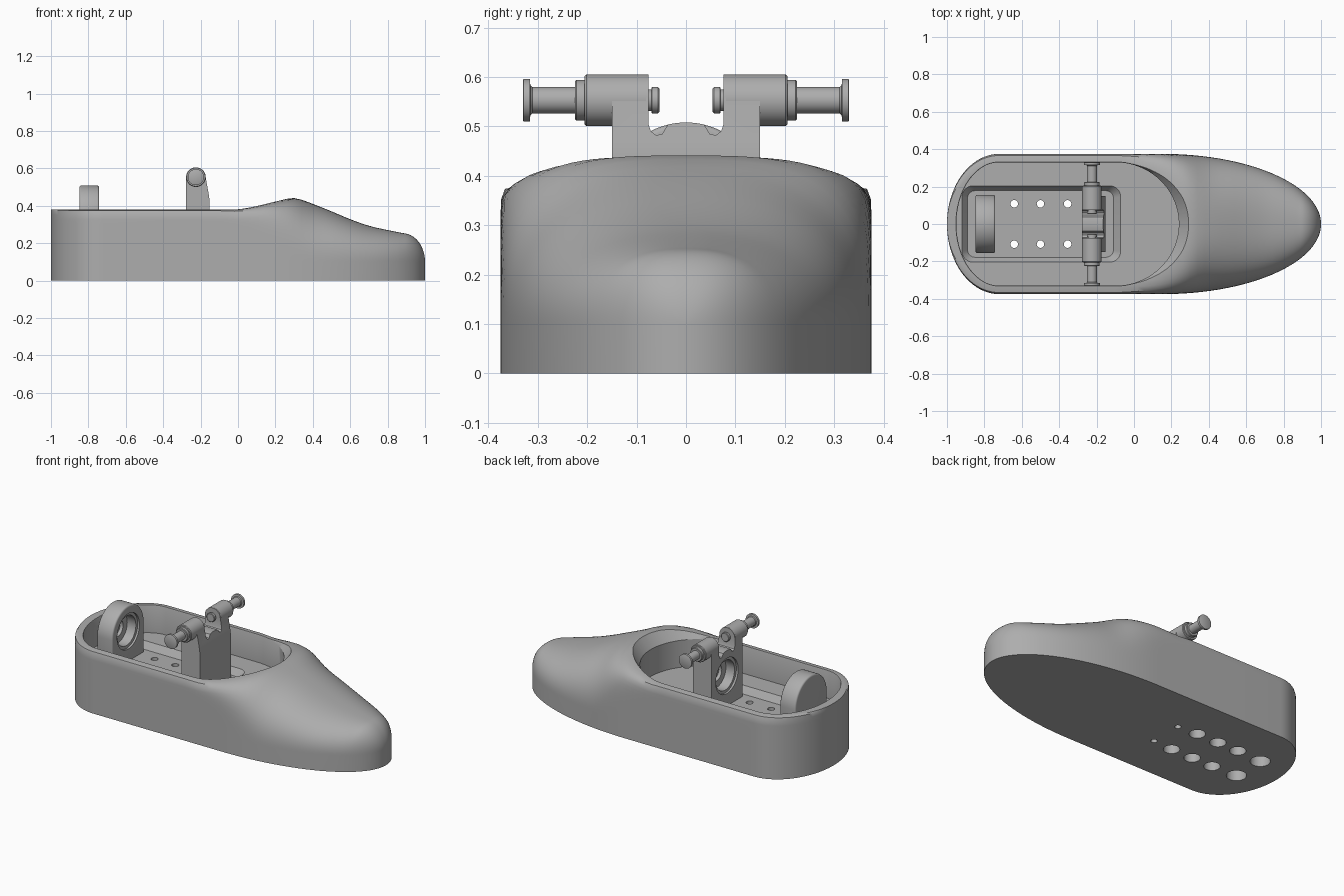
import bpy, bmesh, math
from math import sin, cos, pi, sqrt

if "Cube" in bpy.data.objects:
    bpy.data.objects.remove(bpy.data.objects["Cube"])

grey = bpy.data.materials.new("plain grey")
grey.diffuse_color = (0.42, 0.42, 0.42, 1)
grey.use_nodes = True
grey.node_tree.nodes["Principled BSDF"].inputs["Base Color"].default_value = grey.diffuse_color


def loft(name, rings):
    """Closed solid through a list of equal-length point rings."""
    bm = bmesh.new()
    vs = [[bm.verts.new(p) for p in r] for r in rings]
    n = len(rings[0])
    for a, b in zip(vs, vs[1:]):
        for i in range(n):
            j = (i + 1) % n
            bm.faces.new((a[i], a[j], b[j], b[i]))
    bm.faces.new(vs[0])
    bm.faces.new(vs[-1])
    bmesh.ops.recalc_face_normals(bm, faces=bm.faces)
    me = bpy.data.meshes.new(name)
    bm.to_mesh(me)
    bm.free()
    me.materials.append(grey)
    ob = bpy.data.objects.new(name, me)
    bpy.context.collection.objects.link(ob)
    return ob


def lathe(name, axis, origin, profile, seg=40):
    """Round part: profile is (distance along axis, radius)."""
    rings = []
    for d, r in profile:
        ring = []
        for i in range(seg):
            c, s = r * cos(2 * pi * i / seg), r * sin(2 * pi * i / seg)
            p = {'x': (d, c, s), 'y': (c, d, s), 'z': (c, s, d)}[axis]
            ring.append(tuple(o + q for o, q in zip(origin, p)))
        rings.append(ring)
    return loft(name, rings)


def finish(ob, cutters=(), bevel=0):
    """Bevel, cut, bake the modifiers and smooth."""
    if bevel:
        m = ob.modifiers.new("bevel", 'BEVEL')
        m.width, m.segments, m.limit_method = bevel, 3, 'ANGLE'
        m.angle_limit = math.radians(40)
    for c in cutters:
        m = ob.modifiers.new("cut", 'BOOLEAN')
        m.operation, m.solver, m.object = 'DIFFERENCE', 'EXACT', c
    dg = bpy.context.evaluated_depsgraph_get()
    dg.update()
    me = bpy.data.meshes.new_from_object(ob.evaluated_get(dg))
    ob.modifiers.clear()
    ob.data = me
    me.materials.clear()
    me.materials.append(grey)
    for c in cutters:
        bpy.data.objects.remove(c)
    bpy.ops.object.select_all(action='DESELECT')
    ob.select_set(True)
    bpy.context.view_layer.objects.active = ob
    bpy.ops.object.shade_smooth_by_angle(angle=math.radians(32))


# hull shape: half width, crest height and squareness along x
def half_width(x):
    if x < -0.72:
        return 0.375 * sqrt(max(0, 1 - ((x + 0.72) / 0.28) ** 2))
    if x > 0.15:
        return 0.375 * sqrt(max(0, 1 - ((x - 0.15) / 0.85) ** 2))
    return 0.375


CREST = [(-0.1, .38), (0, .382), (.1, .40), (.2, .425), (.3, .441), (.4, .41), (.5, .37),
         (.6, .328), (.7, .293), (.8, .270), (.9, .25), (1.0, .23)]


def crest(x):
    if x <= 0:
        return 0.38
    if x > 0.88:
        return 0.1 + 0.153 * sqrt(max(0, 1 - ((x - 0.88) / 0.12) ** 2))
    i = min(int((x + 0.1) * 10 + 1e-6), len(CREST) - 2)
    t = (x - CREST[i][0]) * 10
    p = [CREST[max(0, min(k, len(CREST) - 1))][1] for k in (i - 1, i, i + 1, i + 2)]
    return p[1] + 0.5 * t * (p[2] - p[0] + t * (2 * p[0] - 5 * p[1] + 4 * p[2] - p[3]
                             + t * (3 * (p[1] - p[2]) + p[3] - p[0])))


def section(x):
    w, h = max(half_width(x), 0.003), crest(x)
    s = min(1, max(0, (x + 0.1) / 0.6))
    n = 2.4 + 27.6 * (1 - s) ** 3
    zb = 0.1
    pts = [(x, w, 0)]
    for i in range(61):
        a = pi * i / 60
        c, d = cos(a), sin(a)
        r = (abs(c) ** n + abs(d) ** n) ** (-1 / n)
        pts.append((x, w * r * c, zb + max(h - zb, 0.002) * r * d))
    pts.append((x, -w, 0))
    return pts


xs = [-0.72 - 0.28 * cos(pi / 2 * i / 24) for i in range(24)]
xs += [-0.72, -0.4, -0.1] + [-0.1 + 0.04 * i for i in range(1, 24)]
xs += [0.84 + 0.16 * sin(pi / 2 * i / 20) for i in range(1, 21)]
hull = loft("hull", [section(x) for x in xs])


# cockpit opening, flaring out at the front lip
def opening(z, fc, fa, hw, ra):
    k = 40
    pts = [(fc + fa * cos(t), hw * sin(t), z) for t in (-pi / 2 + pi * i / k for i in range(k + 1))]
    return pts + [(-0.72 + ra * cos(t), hw * sin(t), z) for t in (pi / 2 + pi * i / k for i in range(k + 1))]


inner, outer = (-0.1, 0.34, 0.33, 0.23), (-0.07, 0.37, 0.362, 0.265)
cutters = [loft("cockpit_cutter", [opening(0.21, *inner), opening(0.375, *inner),
                                   opening(0.45, *outer), opening(0.7, *outer)])]


# sunken floor tray with sloping edge
def rounded(x0, x1, hy, r, z):
    out = []
    for q, (cx, cy) in enumerate([(x1 - r, hy - r), (x0 + r, hy - r), (x0 + r, r - hy), (x1 - r, r - hy)]):
        out += [(cx + r * cos(pi / 2 * (q + i / 8)), cy + r * sin(pi / 2 * (q + i / 8)), z) for i in range(9)]
    return out


cutters.append(loft("tray_cutter", [rounded(-.89, -.11, .178, .04, .17), rounded(-.92, -.07, .205, .06, .211),
                                    rounded(-.92, -.07, .205, .06, .25)]))

# screw holes from underneath
for s in (-1, 1):
    for x in (-0.64, -0.5, -0.355):
        cutters.append(lathe("screw_cutter", 'z', (x, s * 0.108, 0),
                             [(-.02, .045), (.1, .045), (.1001, .02), (.3, .02)], 24))
    cutters.append(lathe("post_screw_cutter", 'z', (-.805, s * .1, 0), [(-.02, .055), (.1, .055)], 24))
    cutters.append(lathe("small_screw_cutter", 'z', (-.225, s * .1, 0), [(-.02, .018), (.1, .018)], 16))
finish(hull, cutters)

AXIS_Z = 0.353


def bearing_cutter(x, d):
    return lathe("bearing_cutter", 'x', (x, 0, AXIS_Z),
                 [(-.02 * d, .108), (.012 * d, .108), (.0121 * d, .09), (.07 * d, .09),
                  (.0701 * d, .05), (.09 * d, .05)], 48)


# rear post: arch with a bearing pocket facing forward
arch = [(-.155, .165), (.155, .165)] + [(.155 * cos(pi * i / 32), AXIS_Z + .155 * sin(pi * i / 32)) for i in range(33)]
rear = loft("rear_post", [[(x, y, z) for y, z in arch] for x in (-.848, -.742)])
finish(rear, [bearing_cutter(-.742, -1)], bevel=0.01)

# front bracket: side profile with a notch between the towers and a pocket facing back
PX, PZ = -0.225, 0.553
side = [(-.277, .165), (-.152, .165), (-.152, .43), (-.158, .47)]
side += [(PX + .052 * cos(t), PZ + .052 * sin(t)) for t in (pi * i / 20 for i in range(21))]
front = loft("front_bracket", [[(x, y, z) for x, z in side] for y in (-.15, .15)])
notch = [(-.076, .7), (-.076, .505), (-.071, .49), (-.06, .482), (-.048, .485)]
notch += [(.155 * sin(a), AXIS_Z + .155 * cos(a)) for a in (-.24 + .06 * i for i in range(9))]
notch += [(-y, z) for y, z in reversed(notch[:5])]
notch_cutter = loft("notch_cutter", [[(x, y, z) for y, z in notch] for x in (-.4, 0)])
finish(front, [notch_cutter, bearing_cutter(-.277, 1)])

# pins: boss, collar, shaft and end flange on each side
for s, label in ((-1, "front"), (1, "back")):
    boss = lathe(label + "_boss", 'y', (PX, 0, PZ),
                 [(s * d, r) for d, r in ((.078, .048), (.081, .0525), (.201, .0525), (.205, .049))])
    pin = lathe(label + "_pin", 'y', (PX, 0, PZ),
                [(s * d, r) for d, r in ((.054, .024), (.057, .027), (.069, .027), (.07, .022), (.09, .022),
                                         (.2, .041), (.222, .041), (.225, .038), (.2251, .027), (.311, .027),
                                         (.315, .031), (.316, .043), (.329, .043), (.33, .041))])
    finish(boss)
    finish(pin)
